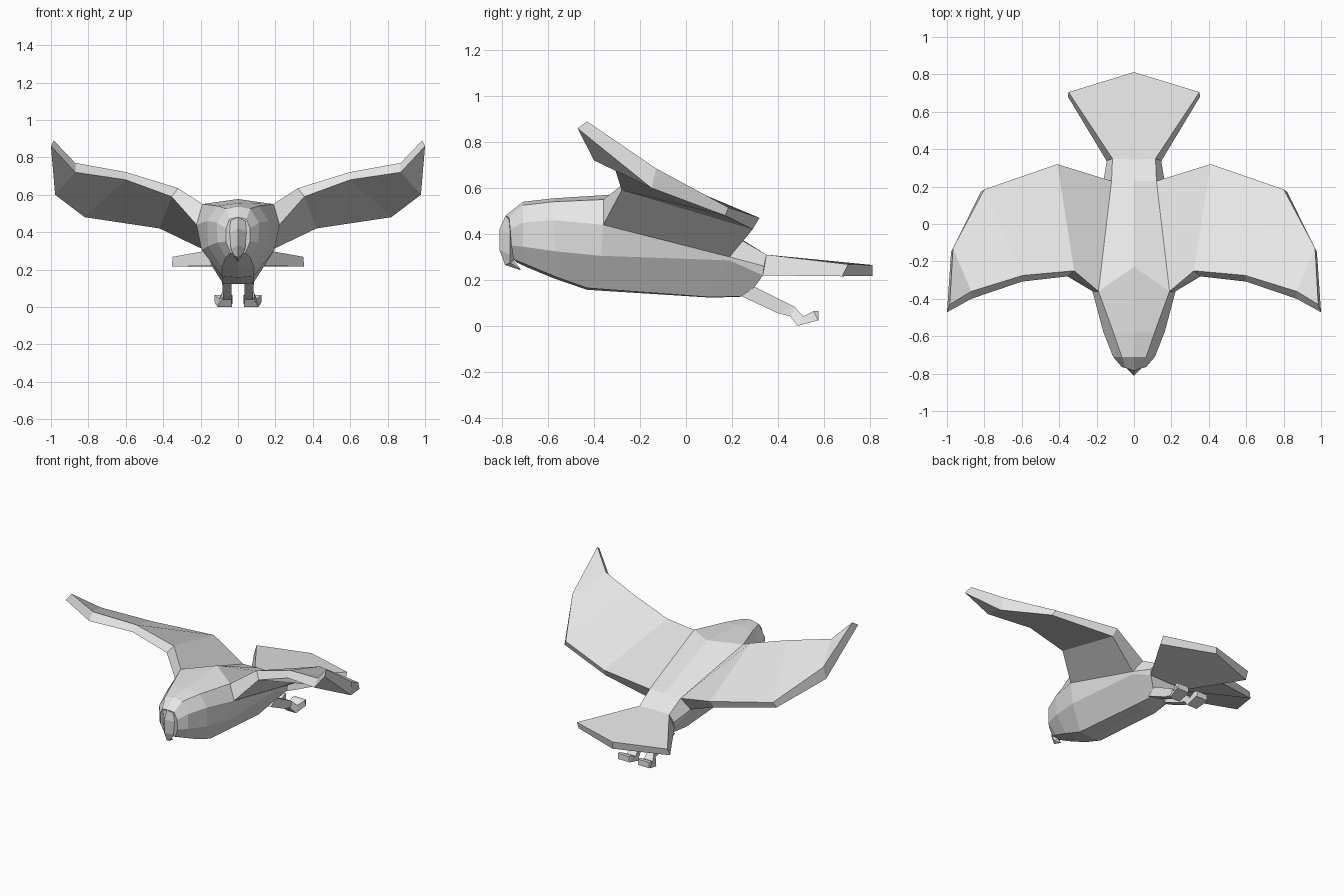
import bpy
import bmesh

cube = bpy.data.objects.get("Cube")
if cube:
    bpy.data.objects.remove(cube, do_unlink=True)

grey = bpy.data.materials.new("plain grey")
grey.use_nodes = True
grey.diffuse_color = (0.8, 0.8, 0.8, 1)
grey.node_tree.nodes["Principled BSDF"].inputs["Base Color"].default_value = (0.8, 0.8, 0.8, 1)


def loft(name, rings, mirror=False):
    """Skin closed rings of equal length, cap both ends; optionally mirror in x."""
    bm = bmesh.new()
    rows = [[bm.verts.new(p) for p in ring] for ring in rings]
    n = len(rows[0])
    for a, b in zip(rows, rows[1:]):
        for i in range(n):
            j = (i + 1) % n
            bm.faces.new((a[i], a[j], b[j], b[i]))
    bm.faces.new(rows[0])
    bm.faces.new(rows[-1])
    bmesh.ops.remove_doubles(bm, verts=bm.verts, dist=0.0005)
    bmesh.ops.recalc_face_normals(bm, faces=bm.faces)
    mesh = bpy.data.meshes.new(name)
    bm.to_mesh(mesh)
    bm.free()
    mesh.materials.append(grey)
    obj = bpy.data.objects.new(name, mesh)
    bpy.context.collection.objects.link(obj)
    if mirror:
        obj.modifiers.new("Mirror", 'MIRROR').use_mirror_merge = False
    return obj


def full(half):
    """Complete a half ring whose first and last points lie on the centre plane."""
    return half + [(-x, y, z) for x, y, z in half[-2:0:-1]]


# Body: half sections from the spine to the belly, head to rump
body = [
    [(0, -.785, .48), (.045, -.77, .47), (.065, -.765, .42), (.065, -.76, .35), (.04, -.75, .29), (0, -.735, .275)],
    [(0, -.71, .54), (.065, -.71, .525), (.112, -.71, .45), (.11, -.71, .345), (.065, -.69, .265), (0, -.68, .25)],
    [(0, -.58, .555), (.11, -.58, .54), (.165, -.575, .46), (.16, -.57, .325), (.085, -.57, .215), (0, -.57, .205)],
    [(0, -.23, .577), (.19, -.36, .55), (.222, -.36, .44), (.195, -.37, .305), (.085, -.43, .165), (0, -.43, .157)],
    [(0, .23, .385), (.12, .23, .38), (.17, .19, .30), (.165, .19, .285), (.08, .11, .125), (0, .11, .123)],
    [(0, .345, .31), (.115, .35, .31), (.145, .34, .26), (.14, .335, .22), (.06, .27, .13), (0, .27, .128)],
]
loft("body", [full(r) for r in body])

# Hooked beak: ridge, side and inner points running down the face
beak = [
    [(0, -.785, .48), (.04, -.77, .46), (0, -.74, .45)],
    [(0, -.812, .42), (.045, -.765, .40), (0, -.74, .40)],
    [(0, -.812, .33), (.038, -.765, .31), (0, -.74, .31)],
    [(0, -.787, .265), (.022, -.765, .275), (0, -.75, .285)],
    [(0, -.72, .243), (.004, -.722, .247), (0, -.722, .25)],
]
loft("beak", [full(r) for r in beak])

# Wings: leading top, leading bottom, trailing bottom, trailing top
wing = [
    [(.19, -.36, .55), (.222, -.36, .44), (.17, .19, .30), (.12, .23, .38)],
    [(.32, -.25, .635), (.355, -.28, .59), (.42, .29, .42), (.41, .32, .47)],
    [(.595, -.275, .72), (.60, -.308, .68), (.82, .17, .48), (.80, .185, .515)],
    [(.87, -.36, .77), (.87, -.40, .72), (.978, -.15, .60), (.968, -.13, .685)],
    [(.985, -.43, .89), (1.0, -.472, .86), (1.0, -.472, .86), (.985, -.43, .89)],
]
loft("wings", wing, mirror=True)

# Fan tail: upper and lower outline of a slab
tail_half = [
    [(0, .34, .31), (.115, .35, .31), (.35, .705, .268), (0, .812, .265)],
    [(0, .33, .22), (.145, .335, .22), (.353, .68, .216), (0, .812, .218)],
]
loft("tail", [full(r) for r in tail_half])


# Legs trailing backwards: box sections given as (x0, x1, top y z, bottom y z)
def box_ring(x0, x1, top, bottom):
    return [(x0, *top), (x1, *top), (x1, *bottom), (x0, *bottom)]


leg = [
    box_ring(.035, .085, (.30, .17), (.24, .13)),
    box_ring(.035, .08, (.47, .085), (.40, .055)),
    box_ring(.035, .082, (.505, .045), (.46, .04)),
]
loft("legs", [leg[0], leg[1], leg[2]], mirror=True)

# Feet: splayed blocks turned up at the back
foot = [
    box_ring(.035, .085, (.475, .08), (.455, .04)),
    box_ring(.032, .10, (.51, .042), (.485, .003)),
    box_ring(.03, .125, (.555, .064), (.575, .024)),
    box_ring(.035, .12, (.577, .064), (.577, .024)),
]
foot[1][2] = (.11, .485, 0)
foot[1][3] = (.032, .485, 0)
loft("feet", foot, mirror=True)
